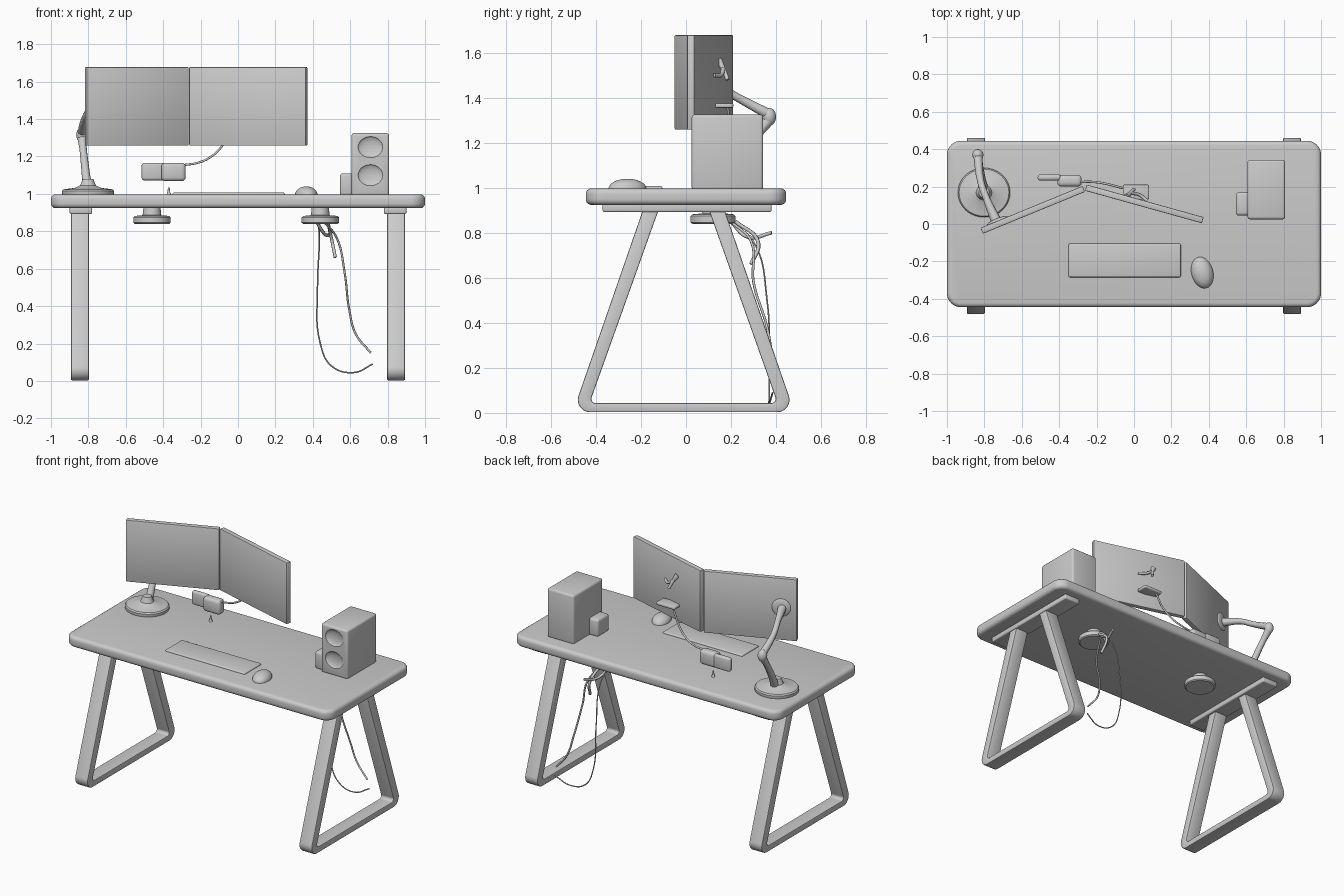
import bpy, bmesh, math
from mathutils import Vector, Matrix

if "Cube" in bpy.data.objects:
    bpy.data.objects.remove(bpy.data.objects["Cube"])


def finish(name, bm, bevel=0.0, segs=3):
    """Round the sharp edges, then turn the bmesh into a smooth-shaded object."""
    bmesh.ops.recalc_face_normals(bm, faces=bm.faces)
    if bevel:
        sharp = [e for e in bm.edges if e.calc_face_angle(0) > math.radians(35)]
        bmesh.ops.bevel(bm, geom=sharp, offset=bevel, segments=segs, profile=0.5, affect='EDGES')
    me = bpy.data.meshes.new(name)
    bm.to_mesh(me)
    bm.free()
    ob = bpy.data.objects.new(name, me)
    bpy.context.collection.objects.link(ob)
    return ob


def prism(name, plan, z0, z1, bevel=0.01, segs=3):
    """Extrude a plan outline from z0 to z1."""
    bm = bmesh.new()
    f = bm.faces.new([bm.verts.new((p[0], p[1], z0)) for p in plan])
    up = bmesh.ops.extrude_face_region(bm, geom=[f])['geom']
    bmesh.ops.translate(bm, vec=(0, 0, z1 - z0), verts=[v for v in up if isinstance(v, bmesh.types.BMVert)])
    return finish(name, bm, bevel, segs)


def box(name, x, y, z, bevel=0.01, segs=3):
    return prism(name, [(x[0], y[0]), (x[1], y[0]), (x[1], y[1]), (x[0], y[1])], z[0], z[1], bevel, segs)


def fillet(a, b, c, r, n=8):
    """Points rounding corner b of the path a-b-c."""
    a, b, c = Vector(a), Vector(b), Vector(c)
    d1, d2 = (a - b).normalized(), (c - b).normalized()
    half = d1.angle(d2) / 2
    o = b + (d1 + d2).normalized() * r / math.sin(half)
    v0, v1 = b + d1 * r / math.tan(half) - o, b + d2 * r / math.tan(half) - o
    return [o + v0.lerp(v1, i / n).normalized() * r for i in range(n + 1)]


def lathe(name, profile, loc, scale=(1, 1), n=40):
    """Spin an (r, z) profile around the vertical axis and cap both ends."""
    bm = bmesh.new()
    rings = [[bm.verts.new((loc[0] + r * scale[0] * math.cos(2 * math.pi * i / n),
                            loc[1] + r * scale[1] * math.sin(2 * math.pi * i / n), z))
              for i in range(n)] for r, z in profile]
    for lo, hi in zip(rings, rings[1:]):
        for i in range(n):
            j = (i + 1) % n
            bm.faces.new((lo[i], lo[j], hi[j], hi[i]))
    bm.faces.new(rings[0])
    bm.faces.new(rings[-1])
    return finish(name, bm)


def tube(name, pts, r, radii=None, res=3):
    """Round tube along a smooth path, optionally with varying radius."""
    cu = bpy.data.curves.new(name, 'CURVE')
    cu.dimensions = '3D'
    cu.bevel_depth, cu.bevel_resolution, cu.use_fill_caps = r, res, True
    sp = cu.splines.new('BEZIER')
    sp.resolution_u = 8
    sp.bezier_points.add(len(pts) - 1)
    for i, (bp, p) in enumerate(zip(sp.bezier_points, pts)):
        bp.co = p
        bp.handle_left_type = bp.handle_right_type = 'AUTO'
        bp.radius = radii[i] if radii else 1
    ob = bpy.data.objects.new(name, cu)
    bpy.context.collection.objects.link(ob)
    return ob


def ellipsoid(name, loc, size, rot=0):
    bm = bmesh.new()
    bmesh.ops.create_uvsphere(bm, u_segments=32, v_segments=16, radius=1)
    m = Matrix.Translation(loc) @ Matrix.Rotation(rot, 4, 'Z') @ Matrix.Diagonal((*size, 1))
    bm.transform(m)
    return finish(name, bm)


# Table top with rounded corners and rim
c = [(-1, -0.445), (1, -0.445), (1, 0.445), (-1, 0.445)]
outline = [p for i in range(4) for p in fillet(c[i - 1], c[i], c[(i + 1) % 4], 0.075)]
prism("table_top", outline, 0.924, 0.997, 0.024, 4)

# Leg frames: flat band bent into an open-topped trapezoid, plus mounting rail
oa, ob_, oc, od = (-0.192, 0.9), (-0.503, 0.003), (0.482, 0.003), (0.172, 0.9)
ia, ib, ic, id_ = (-0.122, 0.9), (-0.428, 0.044), (0.406, 0.044), (0.102, 0.9)
outer = [oa] + fillet(oa, ob_, oc, 0.055) + fillet(ob_, oc, od, 0.055) + [od]
inner = [ia] + fillet(ia, ib, ic, 0.018) + fillet(ib, ic, id_, 0.018) + [id_]
for side, s in (("left", -1), ("right", 1)):
    x0, x1 = s * 0.845 - 0.048, s * 0.845 + 0.048
    bm = bmesh.new()
    sect = [[bm.verts.new((x, p[0], p[1])) for x, p in ((x0, o), (x1, o), (x1, i), (x0, i))]
            for o, i in zip(outer, inner)]
    for p, q in zip(sect, sect[1:]):
        for k in range(4):
            bm.faces.new((p[k], p[(k + 1) % 4], q[(k + 1) % 4], q[k]))
    bm.faces.new(sect[0])
    bm.faces.new(sect[-1])
    finish(side + "_leg_frame", bm, 0.006, 2)
    xc = s * 0.84
    box(side + "_mounting_rail", (xc - 0.06, xc + 0.06), (-0.37, 0.38), (0.892, 0.93), 0.008)

# Round clamps under the table
for side, x in (("left", -0.46), ("right", 0.44)):
    lathe(side + "_under_clamp",
          [(0.092, 0.84), (0.1, 0.846), (0.1, 0.874), (0.092, 0.882), (0.05, 0.886), (0.045, 0.93)], (x, 0.12))

# Two angled screens meeting in a shallow V
def screen(name, a, b):
    a, b = Vector(a), Vector(b)
    d = (b - a).normalized()
    back = Vector((-d.y, d.x)) * 0.034
    prism(name, [a, b, b + back, a + back], 1.258, 1.678, 0.005, 2)


screen("left_screen", (-0.808, -0.052), (-0.262, 0.172))
screen("right_screen", (-0.262, 0.178), (0.363, 0.004))

# Stand: oval foot, jointed arm and mounting flare
lathe("stand_foot", [(0.97, 0.99), (1, 1.0), (1, 1.016), (0.95, 1.024), (0.5, 1.032), (0.3, 1.045), (0.2, 1.08)],
      (-0.802, 0.168), (0.14, 0.132))
tube("stand_lower_arm", [(-0.805, 0.19, 1.03), (-0.815, 0.24, 1.12), (-0.828, 0.32, 1.24), (-0.835, 0.375, 1.31)],
     0.022, [1.2, 1, 0.9, 1.2])
ellipsoid("stand_elbow", (-0.835, 0.37, 1.315), (0.03, 0.03, 0.04))
tube("stand_upper_arm", [(-0.835, 0.37, 1.325), (-0.82, 0.23, 1.40), (-0.79, 0.14, 1.45), (-0.735, 0.012, 1.48)],
     0.022, [1.1, 0.85, 0.85, 1.3])
ellipsoid("stand_screen_plate", (-0.73, 0.017, 1.48), (0.06, 0.014, 0.06), math.radians(22))

# Bracket on the back of the right screen
tube("bracket_upright", [(-0.04, 0.145, 1.565), (-0.02, 0.165, 1.53), (0.0, 0.185, 1.48)], 0.012, [1.5, 0.8, 0.8])
tube("bracket_branch", [(0.07, 0.125, 1.50), (0.03, 0.155, 1.50), (-0.02, 0.165, 1.53)], 0.009)
box("bracket_shelf", (-0.06, 0.08), (0.13, 0.21), (1.355, 1.375), 0.006)

# Small device hanging on a cable behind the screens
box("device_body", (-0.41, -0.28), (0.20, 0.262), (1.068, 1.166), 0.02)
box("device_end", (-0.515, -0.39), (0.232, 0.265), (1.072, 1.166), 0.014)
tube("device_cable", [(-0.285, 0.225, 1.155), (-0.22, 0.225, 1.165), (-0.15, 0.215, 1.195),
                      (-0.09, 0.20, 1.25), (-0.03, 0.185, 1.36)], 0.006)
tube("cable_outlet", [(-0.37, 0.235, 0.99), (-0.37, 0.235, 1.01), (-0.37, 0.235, 1.035)], 0.009, [1.6, 0.8, 0.5])

# Keyboard and mouse
box("keyboard", (-0.35, 0.25), (-0.285, -0.105), (0.985, 1.007), 0.008)
ellipsoid("mouse", (0.365, -0.26, 0.995), (0.058, 0.086, 0.045), math.radians(15))

# Speaker with two dished drivers and a side unit
speaker = box("speaker", (0.607, 0.808), (0.025, 0.343), (0.99, 1.325), 0.014)
for i, z in enumerate((1.25, 1.10)):
    cutter = ellipsoid("driver_cutter_%d" % i, (0.708, 0.02, z), (0.068, 0.022, 0.058))
    cutter.hide_render = True
    cutter.hide_set(True)
    mod = speaker.modifiers.new("driver", 'BOOLEAN')
    mod.operation, mod.object, mod.solver = 'DIFFERENCE', cutter, 'EXACT'
box("speaker_side_unit", (0.545, 0.63), (0.045, 0.17), (0.99, 1.11), 0.016)

# Cables hanging below the right clamp
tube("hanging_cable_loop", [(0.43, 0.20, 0.85), (0.435, 0.30, 0.76), (0.425, 0.36, 0.5), (0.44, 0.37, 0.2),
                            (0.50, 0.37, 0.08), (0.62, 0.37, 0.045), (0.72, 0.385, 0.09)], 0.004, res=1)
tube("hanging_cable_long", [(0.46, 0.20, 0.85), (0.53, 0.29, 0.76), (0.57, 0.30, 0.58), (0.595, 0.36, 0.38),
                            (0.63, 0.38, 0.25), (0.71, 0.38, 0.15)], 0.006, res=1)
tube("cable_tangle_a", [(0.42, 0.2, 0.85), (0.47, 0.28, 0.78), (0.50, 0.38, 0.80)], 0.009, res=1)
tube("cable_tangle_b", [(0.48, 0.22, 0.85), (0.50, 0.32, 0.76), (0.52, 0.29, 0.66)], 0.009, res=1)

# Smooth shading with crisp edges
for o in bpy.data.objects:
    o.select_set(o.type == 'MESH')
bpy.context.view_layer.objects.active = speaker
bpy.ops.object.shade_smooth_by_angle(angle=math.radians(35))
